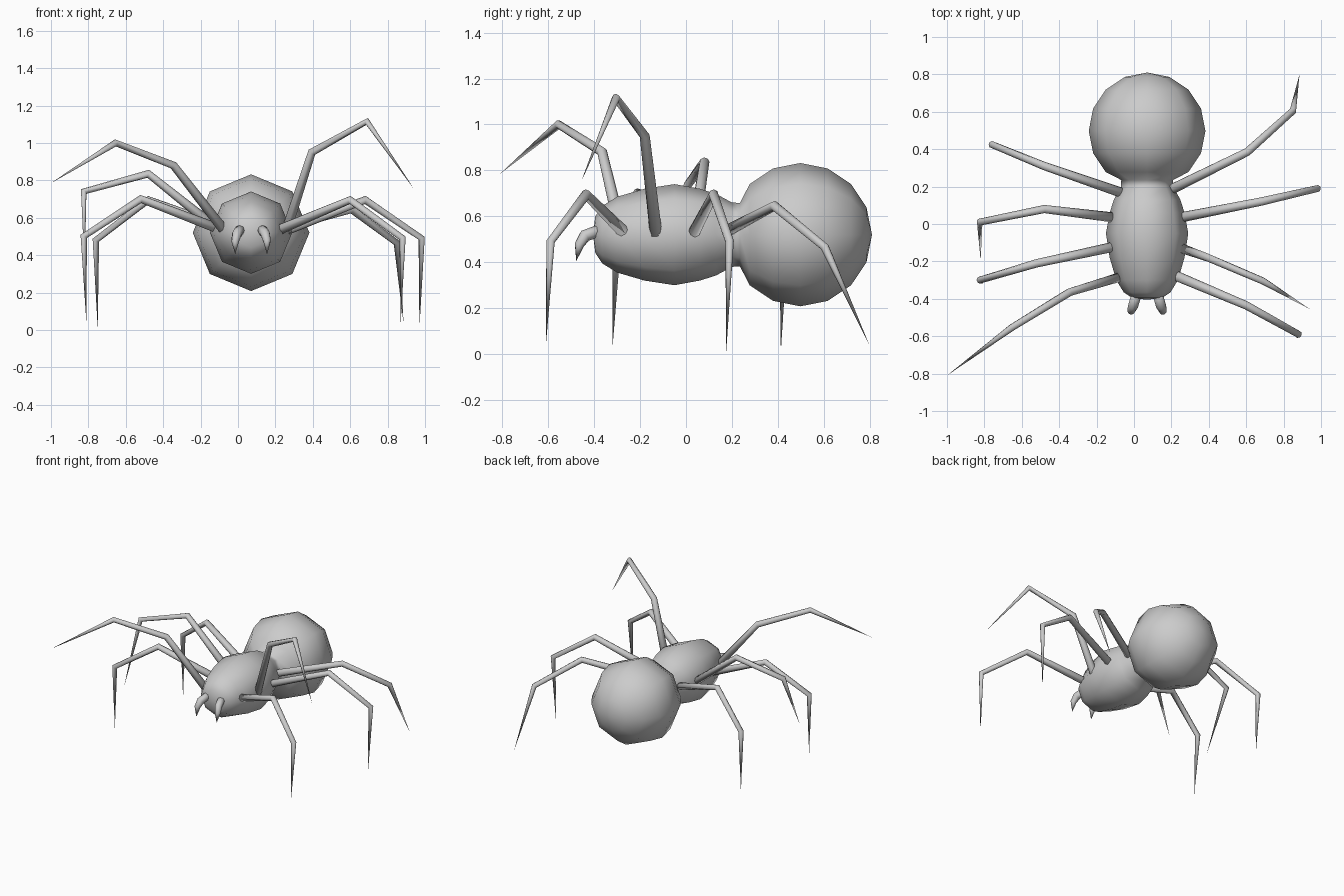
import bpy, bmesh, math
from mathutils import Vector

if "Cube" in bpy.data.objects:
    bpy.data.objects.remove(bpy.data.objects["Cube"])

CX, CZ = 0.07, 0.52


def finish(bm, name):
    bmesh.ops.recalc_face_normals(bm, faces=bm.faces[:])
    me = bpy.data.meshes.new(name)
    bm.to_mesh(me)
    bm.free()
    for p in me.polygons:
        p.use_smooth = True
    ob = bpy.data.objects.new(name, me)
    bpy.context.collection.objects.link(ob)
    return ob


def bridge(bm, rings):
    for a, b in zip(rings, rings[1:]):
        n = len(a)
        for i in range(n):
            j = (i + 1) % n
            bm.faces.new((a[i], a[j], b[j], b[i]))


def cap(bm, ring, point):
    v = bm.verts.new(point)
    for i in range(len(ring)):
        bm.faces.new((ring[i], ring[(i + 1) % len(ring)], v))


def tube(name, pts, radii, sides=8, tip=True):
    """Tapered jointed limb; the last point is a sharp tip."""
    pts = [Vector(p) for p in pts]
    dirs = [(b - a).normalized() for a, b in zip(pts, pts[1:])]
    bm = bmesh.new()
    rings = []
    u = dirs[0].orthogonal().normalized()
    for i, r in enumerate(radii):
        d = dirs[0] if i == 0 else (dirs[i - 1] + dirs[i]).normalized()
        u = (u - d * u.dot(d)).normalized()
        w = d.cross(u)
        rings.append([bm.verts.new(pts[i] + r * (u * math.cos(t) + w * math.sin(t)))
                      for t in (2 * math.pi * k / sides for k in range(sides))])
    bridge(bm, rings)
    cap(bm, rings[0], pts[0] - dirs[0] * 0.008)
    cap(bm, rings[-1], pts[-1])
    return finish(bm, name)


# Body: eight-sided lathe along y, head and abdomen in one skin
profile = [(-0.395, 0.08), (-0.365, 0.125), (-0.30, 0.165), (-0.18, 0.20),
           (-0.05, 0.22), (0.06, 0.20), (0.13, 0.178), (0.20, 0.14), (0.235, 0.138)]
R, CY = 0.312, 0.498
profile += [(CY - R * math.cos(math.radians(a)), R * math.sin(math.radians(a)))
            for a in (45, 67.5, 90, 112.5, 135, 157.5)]
bm = bmesh.new()
rings = [[bm.verts.new((CX + r * math.sin(k * math.pi / 4), y, CZ + r * math.cos(k * math.pi / 4)))
          for k in range(8)] for y, r in profile]
bridge(bm, rings)
cap(bm, rings[0], (CX, -0.405, CZ))
cap(bm, rings[-1], (CX, CY + R, CZ))
finish(bm, "body")

# Legs: base, two joints, tip
legs = {
    "left_leg_1": [(-0.08, -0.285, 0.54), (-0.345, -0.365, 0.88), (-0.655, -0.555, 1.0), (-1.0, -0.81, 0.785)],
    "left_leg_2": [(-0.10, -0.12, 0.54), (-0.52, -0.21, 0.70), (-0.825, -0.30, 0.50), (-0.81, -0.32, 0.03)],
    "left_leg_3": [(-0.11, 0.035, 0.54), (-0.48, 0.08, 0.835), (-0.825, 0.01, 0.74), (-0.82, -0.195, 0.31)],
    "left_leg_4": [(-0.06, 0.165, 0.54), (-0.48, 0.31, 0.695), (-0.76, 0.425, 0.48), (-0.75, 0.413, 0.01)],
    "right_leg_1": [(0.22, -0.275, 0.535), (0.60, -0.435, 0.695), (0.88, -0.59, 0.49), (0.87, -0.61, 0.04)],
    "right_leg_2": [(0.255, -0.13, 0.52), (0.395, -0.18, 0.95), (0.69, -0.305, 1.115), (0.94, -0.455, 0.755)],
    "right_leg_3": [(0.25, 0.035, 0.53), (0.68, 0.12, 0.695), (0.982, 0.19, 0.49), (0.97, 0.175, 0.01)],
    "right_leg_4": [(0.20, 0.185, 0.54), (0.605, 0.385, 0.645), (0.85, 0.605, 0.465), (0.885, 0.80, 0.035)],
}
for name, pts in legs.items():
    tube(name, pts, [0.027, 0.022, 0.019])

# Fangs
for name, s in (("left_fang", -1), ("right_fang", 1)):
    tube(name, [(CX + s * 0.055, -0.37, 0.54), (CX + s * 0.075, -0.44, 0.515),
                (CX + s * 0.085, -0.465, 0.475), (CX + s * 0.085, -0.478, 0.405)],
         [0.027, 0.027, 0.021])
